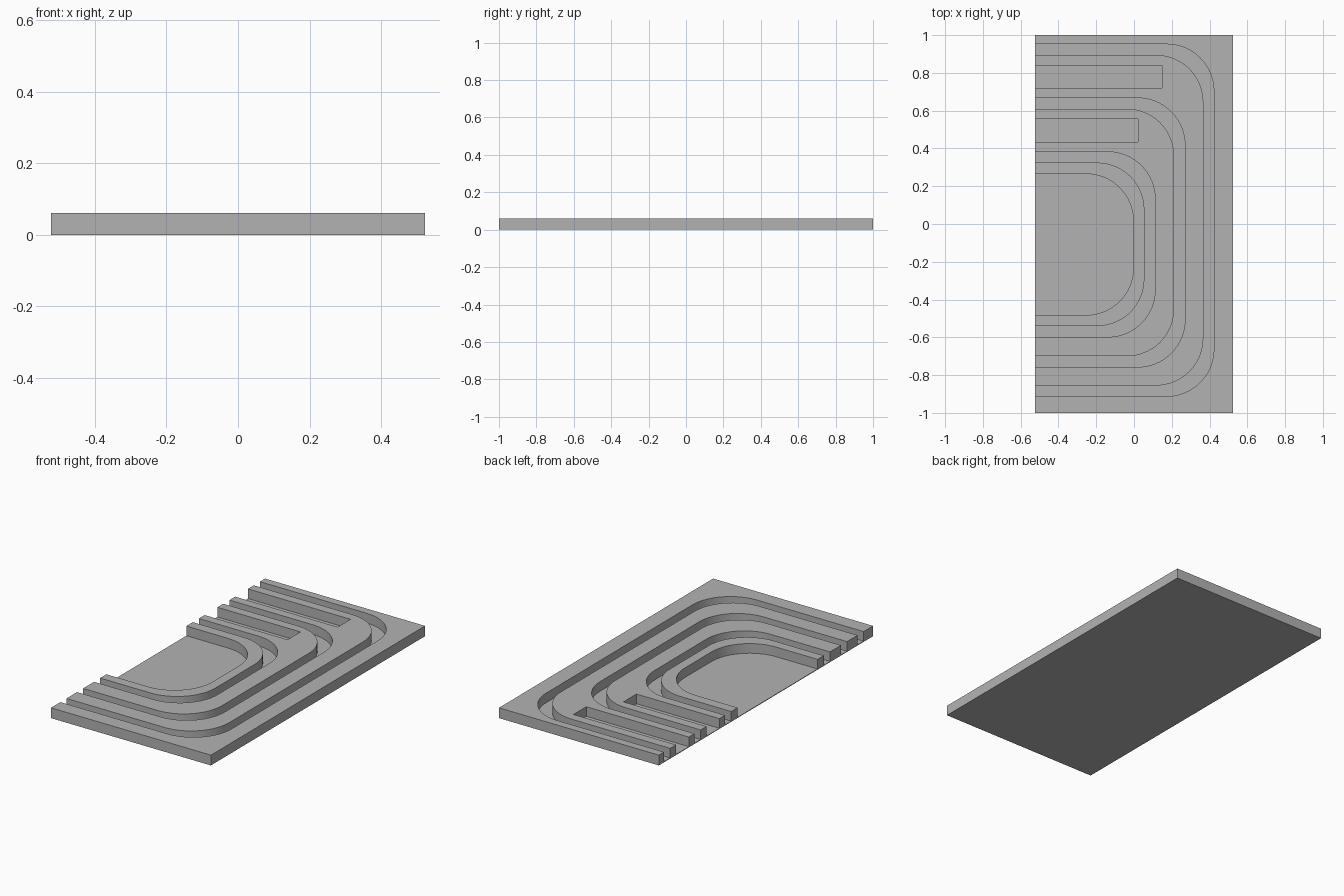
import bpy
import bmesh
import math

cube = bpy.data.objects.get("Cube")
if cube:
    bpy.data.objects.remove(cube, do_unlink=True)

HALF_X, HALF_Y, HEIGHT, FLOOR = 0.523, 1.0, 0.061, 0.004
RADIUS, STEPS = 0.25, 16
OPEN_X = -0.6  # cutters overrun the open side of the slab


def d_path(x, top, bottom):
    """Round-cornered D outline, from the open side's top to its bottom."""
    points = [(OPEN_X, top)]
    for cy, start in ((top - RADIUS, math.pi / 2), (bottom + RADIUS, 0)):
        for i in range(STEPS + 1):
            a = start - math.pi / 2 * i / STEPS
            points.append((x - RADIUS + RADIUS * math.cos(a), cy + RADIUS * math.sin(a)))
    return points + [(OPEN_X, bottom)]


def slot(x, top, bottom):
    return [(OPEN_X, top), (x, top), (x, bottom), (OPEN_X, bottom)]


def prism(name, outlines, z0, z1):
    """Extrude each outline straight up into one object."""
    bm = bmesh.new()
    for outline in outlines:
        face = bm.faces.new([bm.verts.new((x, y, z0)) for x, y in outline])
        up = bmesh.ops.extrude_face_region(bm, geom=[face], use_keep_orig=True)["geom"]
        bmesh.ops.translate(bm, verts=[v for v in up if isinstance(v, bmesh.types.BMVert)],
                            vec=(0, 0, z1 - z0))
    bmesh.ops.recalc_face_normals(bm, faces=bm.faces)
    mesh = bpy.data.meshes.new(name)
    bm.to_mesh(mesh)
    bm.free()
    obj = bpy.data.objects.new(name, mesh)
    bpy.context.collection.objects.link(obj)
    return obj


# Slab
slab = prism("grooved_slab", [[(-HALF_X, -HALF_Y), (HALF_X, -HALF_Y),
                               (HALF_X, HALF_Y), (-HALF_X, HALF_Y)]], 0, HEIGHT)

# Grooves: outer and inner wall of each, then the slots and the centre pit
grooves = [((0.423, 0.952, -0.912), (0.367, 0.895, -0.855)),
           ((0.27, 0.667, -0.757), (0.212, 0.61, -0.7)),
           ((0.112, 0.382, -0.598), (0.055, 0.325, -0.54))]
outlines = [d_path(*outer) + d_path(*inner)[::-1] for outer, inner in grooves]
outlines += [slot(0.148, 0.84, 0.72), slot(0.02, 0.555, 0.435)]
outlines.append(d_path(-0.003, 0.265, -0.482))
cutter = prism("groove_cutter", outlines, FLOOR, HEIGHT + 0.05)
cutter.hide_render = True

cut = slab.modifiers.new("grooves", "BOOLEAN")
cut.operation, cut.solver, cut.object = "DIFFERENCE", "EXACT", cutter
bpy.context.view_layer.update()
slab.data = bpy.data.meshes.new_from_object(
    slab.evaluated_get(bpy.context.evaluated_depsgraph_get()))
slab.modifiers.clear()
bpy.data.objects.remove(cutter, do_unlink=True)

# Grey finish
grey = bpy.data.materials.new("plain_grey")
grey.use_nodes = True
colour = (0.45, 0.45, 0.45, 1)
grey.diffuse_color = colour
grey.node_tree.nodes["Principled BSDF"].inputs["Base Color"].default_value = colour
slab.data.materials.clear()
slab.data.materials.append(grey)

bpy.ops.object.select_all(action="DESELECT")
slab.select_set(True)
bpy.context.view_layer.objects.active = slab
bpy.ops.object.shade_smooth_by_angle(angle=math.radians(30))
